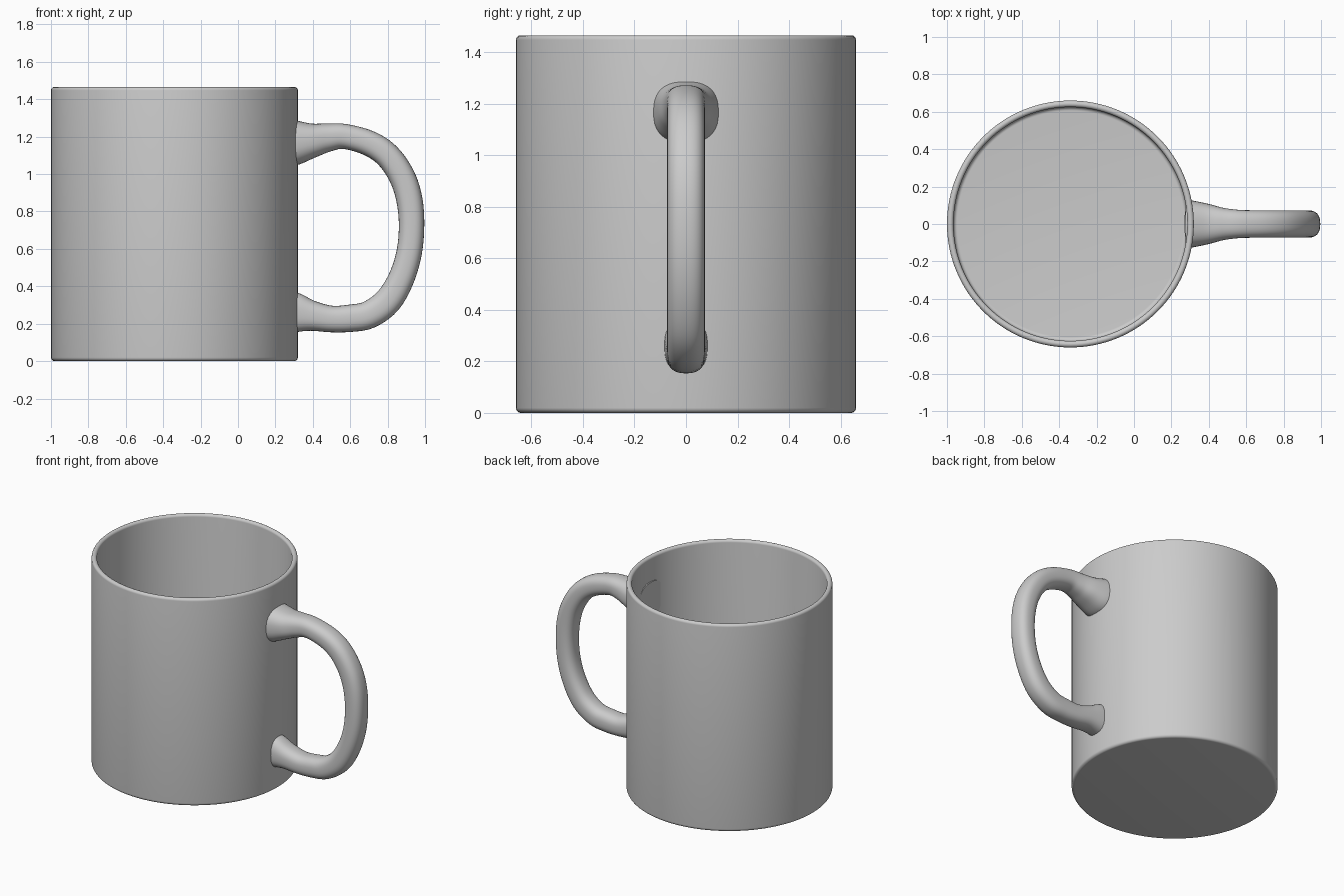
import bpy, bmesh
from math import sin, cos, pi, copysign
from mathutils import Vector

if "Cube" in bpy.data.objects:
    bpy.data.objects.remove(bpy.data.objects["Cube"])

CX = -0.34  # axis of the cup


def finish(name, bm, angle):
    bmesh.ops.recalc_face_normals(bm, faces=bm.faces)
    me = bpy.data.meshes.new(name)
    bm.to_mesh(me)
    bm.free()
    ob = bpy.data.objects.new(name, me)
    bpy.context.collection.objects.link(ob)
    bpy.ops.object.select_all(action='DESELECT')
    ob.select_set(True)
    bpy.context.view_layer.objects.active = ob
    bpy.ops.object.shade_smooth_by_angle(angle=angle)
    return ob


def bridge(bm, rings):
    for a, b in zip(rings, rings[1:]):
        n = len(a)
        for i in range(n):
            j = (i + 1) % n
            bm.faces.new((a[i], a[j], b[j], b[i]))


def arc(cx, cz, r, a0, a1, n=6):
    return [(cx + r * cos(a0 + (a1 - a0) * i / n), cz + r * sin(a0 + (a1 - a0) * i / n))
            for i in range(n + 1)]


# Cup: spun wall profile with rounded foot, rim and inner floor corner
R, H, RI, FLOOR = 0.66, 1.465, 0.625, 0.05
profile = (arc(R - 0.02, 0.02, 0.02, -pi / 2, 0)
           + arc(R - 0.0175, H - 0.0175, 0.0175, 0, pi, 10)
           + arc(RI - 0.02, FLOOR + 0.02, 0.02, 0, -pi / 2))
bm = bmesh.new()
SEG = 128
rings = [[bm.verts.new((CX + r * cos(2 * pi * i / SEG), r * sin(2 * pi * i / SEG), z))
          for i in range(SEG)] for r, z in profile]
bridge(bm, rings)
bm.faces.new(rings[0])
bm.faces.new(rings[-1])
finish("cup", bm, 0.6)

# Handle: (x, z, half thickness, half width) stations, flared at both ends
stations = [Vector(s) for s in (
    (0.275, 1.168, 0.125, 0.130), (0.32, 1.170, 0.118, 0.124),
    (0.40, 1.180, 0.092, 0.107), (0.48, 1.195, 0.076, 0.086),
    (0.57, 1.201, 0.067, 0.075), (0.70, 1.165, 0.068, 0.073),
    (0.80, 1.098, 0.069, 0.073), (0.875, 0.990, 0.070, 0.073),
    (0.915, 0.870, 0.070, 0.073), (0.928, 0.730, 0.068, 0.073),
    (0.915, 0.580, 0.068, 0.073), (0.872, 0.440, 0.070, 0.073),
    (0.80, 0.320, 0.074, 0.073), (0.70, 0.248, 0.074, 0.073),
    (0.60, 0.229, 0.073, 0.073), (0.50, 0.225, 0.071, 0.074),
    (0.40, 0.241, 0.080, 0.078), (0.32, 0.256, 0.104, 0.083),
    (0.28, 0.262, 0.112, 0.085))]


def smooth_path(p, steps=5):
    out = []
    for i in range(len(p) - 1):
        a, b, c, d = p[max(i - 1, 0)], p[i], p[i + 1], p[min(i + 2, len(p) - 1)]
        for k in range(steps):
            t = k / steps
            out.append(0.5 * (2 * b + (c - a) * t + (2 * a - 5 * b + 4 * c - d) * t * t
                              + (3 * b - a - 3 * c + d) * t ** 3))
    return out + [p[-1]]


path = smooth_path(stations)
bm = bmesh.new()
rings = []
for i, s in enumerate(path):
    d = path[min(i + 1, len(path) - 1)] - path[max(i - 1, 0)]
    t = Vector((d[0], d[1])).normalized()
    if i in (0, len(path) - 1):
        t = Vector((copysign(1, t.x), 0))
    ring = []
    for k in range(40):
        a = 2 * pi * k / 40
        u, v = (copysign(abs(f) ** 0.8, f) for f in (cos(a), sin(a)))
        ring.append(bm.verts.new((s[0] - t.y * u * s[2], v * s[3], s[1] + t.x * u * s[2])))
    rings.append(ring)
bridge(bm, rings)
bm.faces.new(rings[0])
bm.faces.new(rings[-1])
finish("handle", bm, 0.8)
